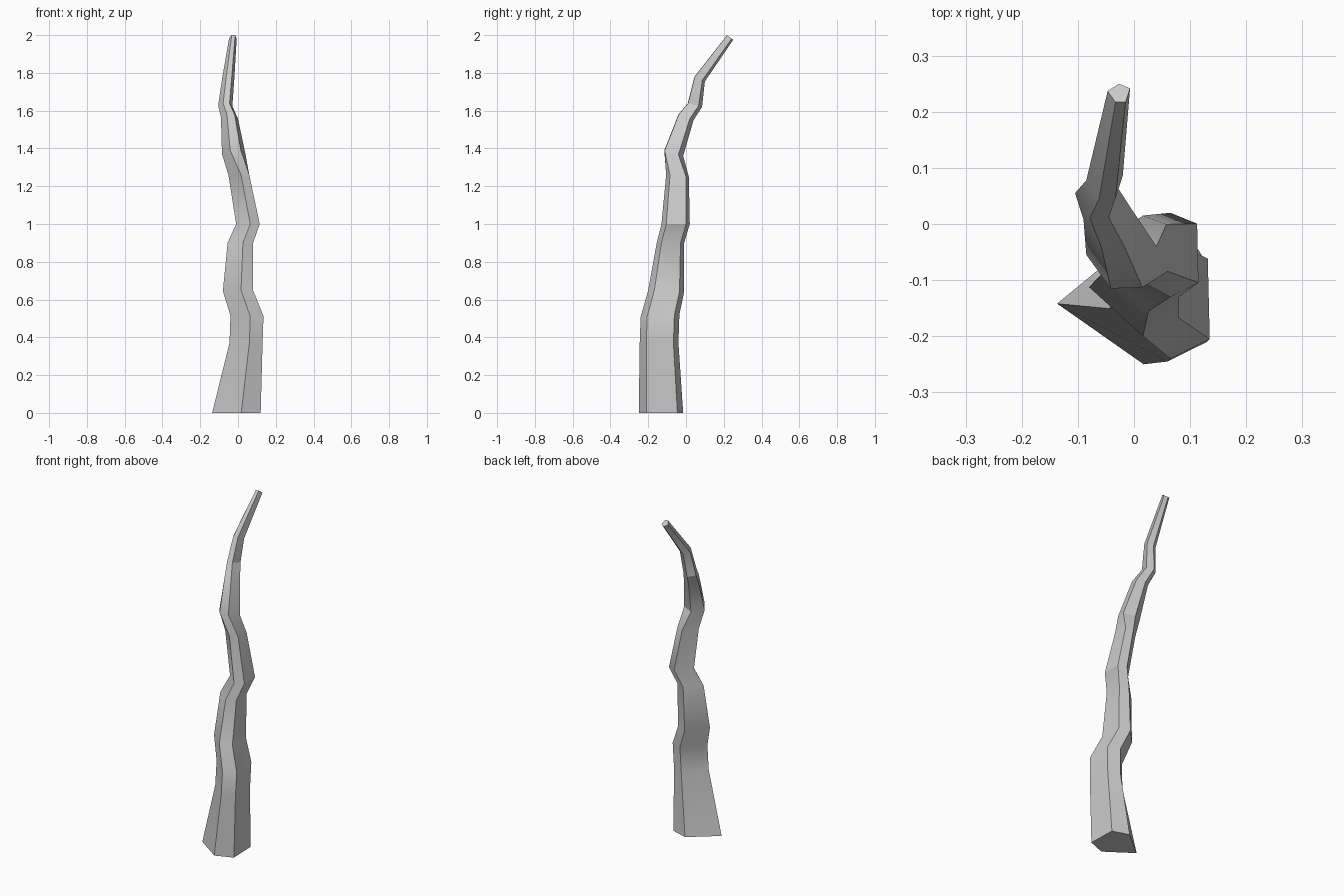
import bpy
import bmesh

default_cube = bpy.data.objects.get("Cube")
if default_cube:
    bpy.data.objects.remove(default_cube, do_unlink=True)

# Single grey colour
grey = bpy.data.materials.new("light grey")
grey.use_nodes = True
colour = (0.6, 0.6, 0.6, 1)
grey.diffuse_color = colour
grey.node_tree.nodes["Principled BSDF"].inputs["Base Color"].default_value = colour

# Five-sided cross-sections in a unit box: left, front, front right, back right, back
LOWER = [(0, .46), (.6, 0), (1, .17), (.98, .87), (.6, 1)]
UPPER = [(0, .6), (.35, 0), (.8, .02), (1, .75), (.5, 1)]

# Each ring: section, x range, y range, height at its front and at its back
RINGS = [
    (LOWER, (-.137, .12), (-.25, -.015), (0, 0)),
    (LOWER, (-.045, .13), (-.245, -.04), (.37, .37)),
    (LOWER, (-.04, .135), (-.24, -.035), (.51, .52)),
    (LOWER, (-.08, .08), (-.2, -.01), (.65, .64)),
    (LOWER, (-.055, .08), (-.155, -.01), (.9, .9)),
    (LOWER, (-.01, .115), (-.13, .02), (1, 1)),
    (LOWER, (-.05, .06), (-.105, .015), (1.26, 1.25)),
    (UPPER, (-.085, .04), (-.115, -.015), (1.39, 1.36)),
    (UPPER, (-.09, 0), (-.04, .04), (1.58, 1.55)),
    (UPPER, (-.105, -.03), (.01, .085), (1.64, 1.62)),
    (UPPER, (-.085, -.02), (.045, .1), (1.78, 1.755)),
    (UPPER, (-.047, -.007), (.217, .25), (2, 1.975)),
]


def mix(span, t):
    """Point at fraction t along a span."""
    return span[0] + (span[1] - span[0]) * t


def loft(name, rings, material):
    """Skin a closed, capped tube through a stack of cross-sections."""
    bm = bmesh.new()
    loops = [
        [bm.verts.new((mix(xs, u), mix(ys, v), mix(zs, v))) for u, v in section]
        for section, xs, ys, zs in rings
    ]
    for low, high in zip(loops, loops[1:]):
        for i in range(len(low)):
            j = (i + 1) % len(low)
            bm.faces.new((low[i], low[j], high[j], high[i]))
    bm.faces.new(reversed(loops[0]))
    bm.faces.new(loops[-1])
    bmesh.ops.recalc_face_normals(bm, faces=bm.faces[:])
    mesh = bpy.data.meshes.new(name)
    bm.to_mesh(mesh)
    bm.free()
    mesh.materials.append(material)
    obj = bpy.data.objects.new(name, mesh)
    bpy.context.collection.objects.link(obj)
    return obj


# Crooked tapering spike
spike = loft("crooked_spike", RINGS, grey)
bpy.ops.object.select_all(action="DESELECT")
spike.select_set(True)
bpy.context.view_layer.objects.active = spike
bpy.ops.object.shade_smooth_by_angle()
